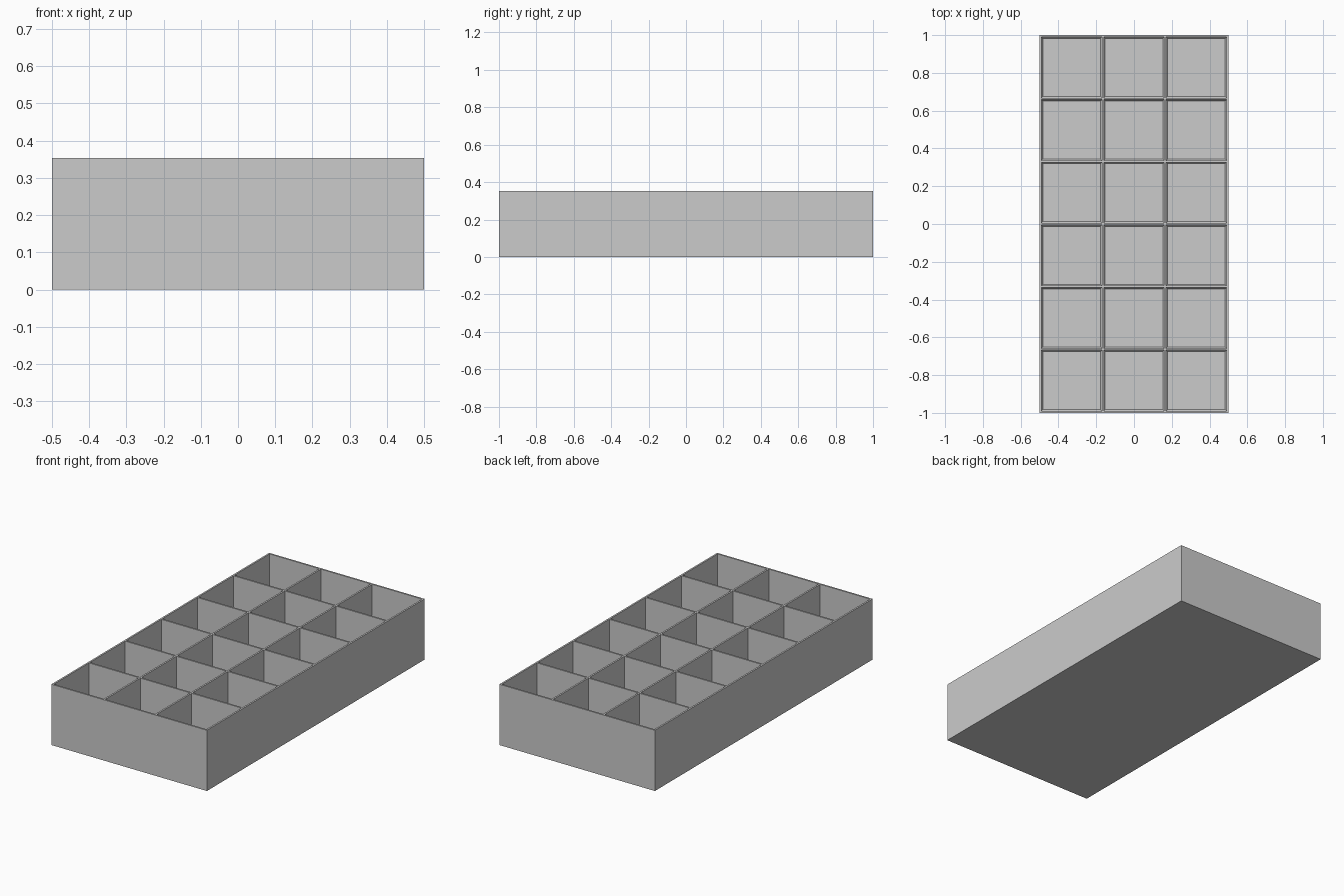
import bpy, bmesh

if "Cube" in bpy.data.objects:
    bpy.data.objects.remove(bpy.data.objects["Cube"])

W, L, H = 1.0, 2.0, 0.353      # outer size
T, FLOOR, CH = 0.01, 0.012, 0.01  # wall, floor thickness, chamfer at cell floor
COLS, ROWS = 3, 6


def wall_lines(size, n):
    """Coordinates of both faces of every wall across one direction."""
    cell = (size - (n + 1) * T) / n
    out = []
    for i in range(n + 1):
        a = -size / 2 + i * (cell + T)
        out += [a, a + T]
    return out


xs, ys = wall_lines(W, COLS), wall_lines(L, ROWS)
bm = bmesh.new()

# Rim: a grid whose odd squares are the cell openings
grid = [[bm.verts.new((x, y, H)) for y in ys] for x in xs]
cells = []
for i in range(len(xs) - 1):
    for j in range(len(ys) - 1):
        f = bm.faces.new((grid[i][j], grid[i + 1][j], grid[i + 1][j + 1], grid[i][j + 1]))
        if i % 2 and j % 2:
            cells.append(f)

# Outer walls and underside
border = [e for e in bm.edges if e.is_boundary]
res = bmesh.ops.extrude_edge_only(bm, edges=border)["geom"]
for v in res:
    if isinstance(v, bmesh.types.BMVert):
        v.co.z = 0
bmesh.ops.contextual_create(bm, geom=[e for e in res if isinstance(e, bmesh.types.BMEdge)])

# Cells: sunk to the floor, with a small chamfer at the bottom
bmesh.ops.inset_individual(bm, faces=cells, thickness=0.0)
for f in cells:
    for v in f.verts:
        v.co.z = FLOOR + CH
bmesh.ops.inset_individual(bm, faces=cells, thickness=CH, depth=-CH)

bmesh.ops.recalc_face_normals(bm, faces=bm.faces)
mesh = bpy.data.meshes.new("divided_tray")
bm.to_mesh(mesh)
bm.free()

grey = bpy.data.materials.new("light grey")
grey.diffuse_color = (0.6, 0.6, 0.6, 1)
grey.use_nodes = True
grey.node_tree.nodes["Principled BSDF"].inputs["Base Color"].default_value = grey.diffuse_color
mesh.materials.append(grey)
tray = bpy.data.objects.new("divided_tray", mesh)
bpy.context.collection.objects.link(tray)
